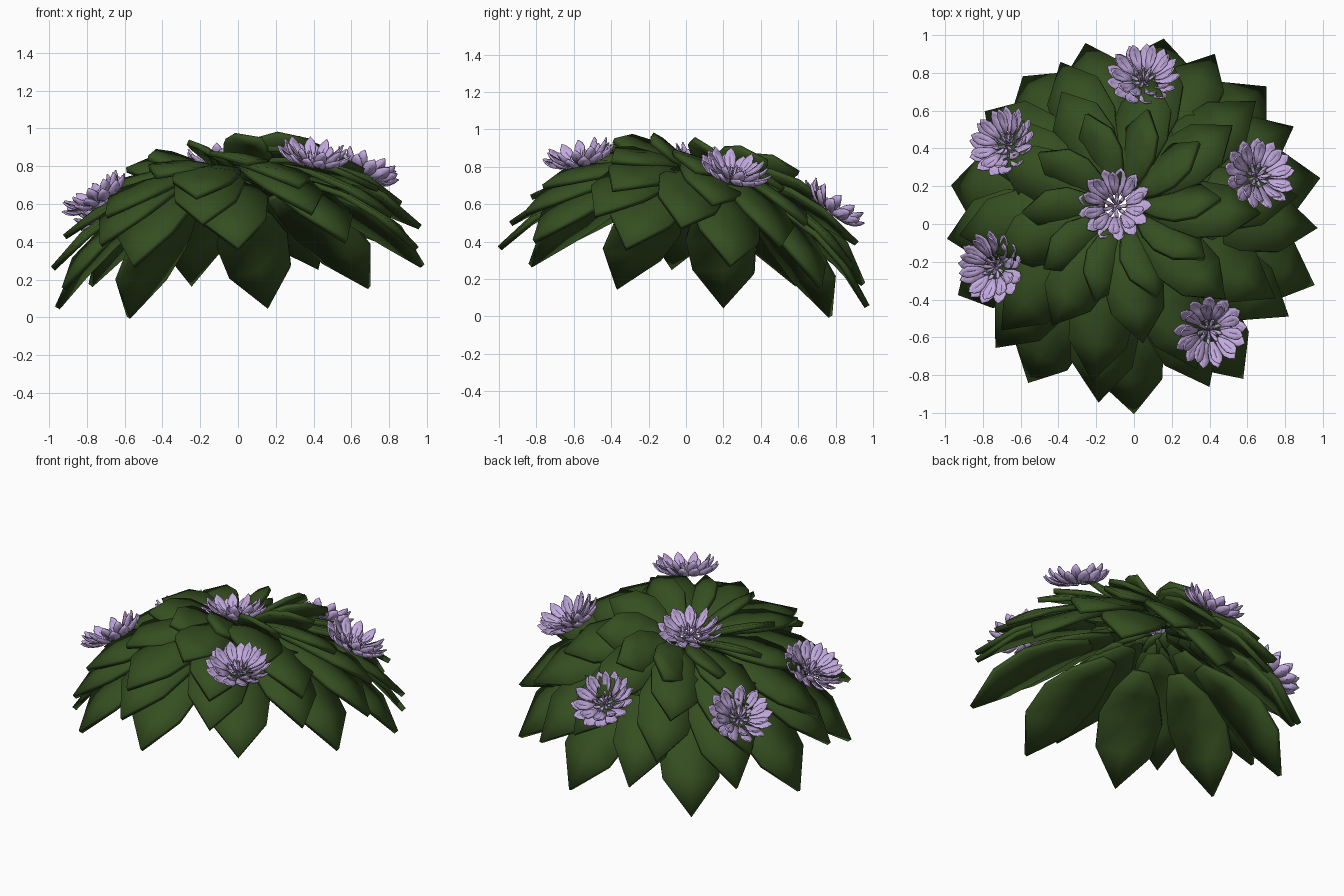
import bpy, bmesh, math, random
from mathutils import Matrix, Vector

if "Cube" in bpy.data.objects:
    bpy.data.objects.remove(bpy.data.objects["Cube"])

random.seed(4)


def material(name, rgb):
    m = bpy.data.materials.new(name)
    m.diffuse_color = (*rgb, 1)
    m.use_nodes = True
    m.node_tree.nodes["Principled BSDF"].inputs["Base Color"].default_value = m.diffuse_color
    return m


GREEN = material("leaf green", (0.036, 0.078, 0.015))
LILAC = material("petal lilac", (0.54, 0.4, 0.73))

# The whole dome leans towards the back left
TILT = Matrix.Translation((0.01, -0.01, 0.2)) @ Matrix.Rotation(
    math.radians(11.6), 4, Vector((-0.82, -0.574, 0)))


def blade(bm, ang, base, tip, rows, hw, bulge, camber, roll):
    """One leaf or petal, running from base (r, z) to tip (r, z)."""
    er = Vector((math.cos(ang), math.sin(ang), 0))
    et = Vector((-er.y, er.x, 0))
    a = er * base[0] + Vector((0, 0, base[1]))
    b = er * tip[0] + Vector((0, 0, tip[1]))
    d = (b - a).normalized()
    n = d.cross(et)
    side = et * math.cos(roll) - n * math.sin(roll)
    up = n * math.cos(roll) + et * math.sin(roll)
    prev = None
    for t, w in rows:
        c = a.lerp(b, t) + n * (bulge * 4 * t * (1 - t))
        if w == 0:
            cur = [bm.verts.new(c)]
        else:
            cur = [bm.verts.new(c - side * w * hw),
                   bm.verts.new(c + up * camber * w),
                   bm.verts.new(c + side * w * hw)]
        if prev:
            for i in (0, 1):
                if len(cur) == 1:
                    bm.faces.new((prev[i], cur[0], prev[i + 1]))
                else:
                    bm.faces.new((prev[i], cur[i], cur[i + 1], prev[i + 1]))
        prev = cur


def finish(name, bm, mat, thick, matrix):
    for f in bm.faces:
        f.normal_flip()
    me = bpy.data.meshes.new(name)
    bm.to_mesh(me)
    bm.free()
    me.materials.append(mat)
    me.transform(matrix)
    ob = bpy.data.objects.new(name, me)
    bpy.context.collection.objects.link(ob)
    s = ob.modifiers.new("thickness", "SOLIDIFY")
    s.thickness = thick
    s.offset = 0
    bpy.context.view_layer.objects.active = ob
    ob.select_set(True)
    bpy.ops.object.shade_smooth_by_angle(angle=math.radians(35))
    ob.select_set(False)


LEAF = [(0, 0.25), (0.22, 0.72), (0.45, 1.0), (0.72, 0.88), (1, 0)]
PETAL = [(0, 0.3), (0.35, 0.85), (0.65, 1.0), (0.85, 0.65), (1, 0)]

# Leaf tiers: name, angles, base, tip, half width, bulge, roll
tiers = [
    ("bottom_leaves", [14, 47, 82, 127, 167, 201, 236, 270, 305, 341],
     (0.35, 0.46), (1.0, 0.0), 0.19, 0.07, 4),
    ("lower_leaves", [30, 64, 105, 143, 185, 223, 260, 295, 328, 357],
     (0.25, 0.55), (0.98, 0.16), 0.185, 0.06, 8),
    ("middle_leaves", [6 + 36 * k for k in range(10)],
     (0.18, 0.57), (0.9, 0.32), 0.175, 0.05, 10),
    ("upper_leaves", [38 + 40 * k for k in range(9)],
     (0.12, 0.58), (0.72, 0.50), 0.16, 0.04, 14),
    ("crown_leaves", [3 + 36 * k for k in range(10)],
     (0.10, 0.58), (0.53, 0.65), 0.13, 0.01, 36),
]
for name, angles, base, tip, hw, bulge, roll in tiers:
    bm = bmesh.new()
    for a in angles:
        blade(bm, math.radians(a), base, tip, LEAF, hw, bulge, 0.015, math.radians(roll))
    finish(name, bm, GREEN, 0.03, TILT)

# Flowers: cupped petal rings facing out from the dome
flowers = [(-0.10, 0.10, 0.83), (0.05, 0.78, 0.59), (-0.69, 0.43, 0.56),
           (-0.75, -0.23, 0.635), (0.40, -0.57, 0.85), (0.66, 0.26, 0.775)]
# Petal rings: count, base, tip, half width
rings = [(13, (0.06, 0.0), (0.195, 0.06), 0.036),
         (10, (0.06, 0.01), (0.165, 0.10), 0.031),
         (9, (0.01, 0.0), (0.065, 0.04), 0.010),
         (5, (0.005, 0.0), (0.03, 0.06), 0.008)]
for i, p in enumerate(flowers):
    p = Vector(p)
    loc = TILT.inverted() @ p
    lean = 0 if i == 0 else math.radians(27)
    axis = Vector((-loc.y, loc.x, 0)).normalized()
    m = TILT @ Matrix.Translation(loc) @ Matrix.Rotation(lean, 4, axis) \
        @ Matrix.Translation((0, 0, -0.03))
    bm = bmesh.new()
    for j, (n, base, tip, hw) in enumerate(rings):
        for k in range(n):
            a = 2 * math.pi * (k + 0.5 * j) / n + i + random.uniform(-0.06, 0.06)
            blade(bm, a, base, tip, PETAL, hw, -0.015, -0.012 if j < 2 else -0.003, 0.3)
    finish("flower_%d" % (i + 1), bm, LILAC, 0.008, m)
